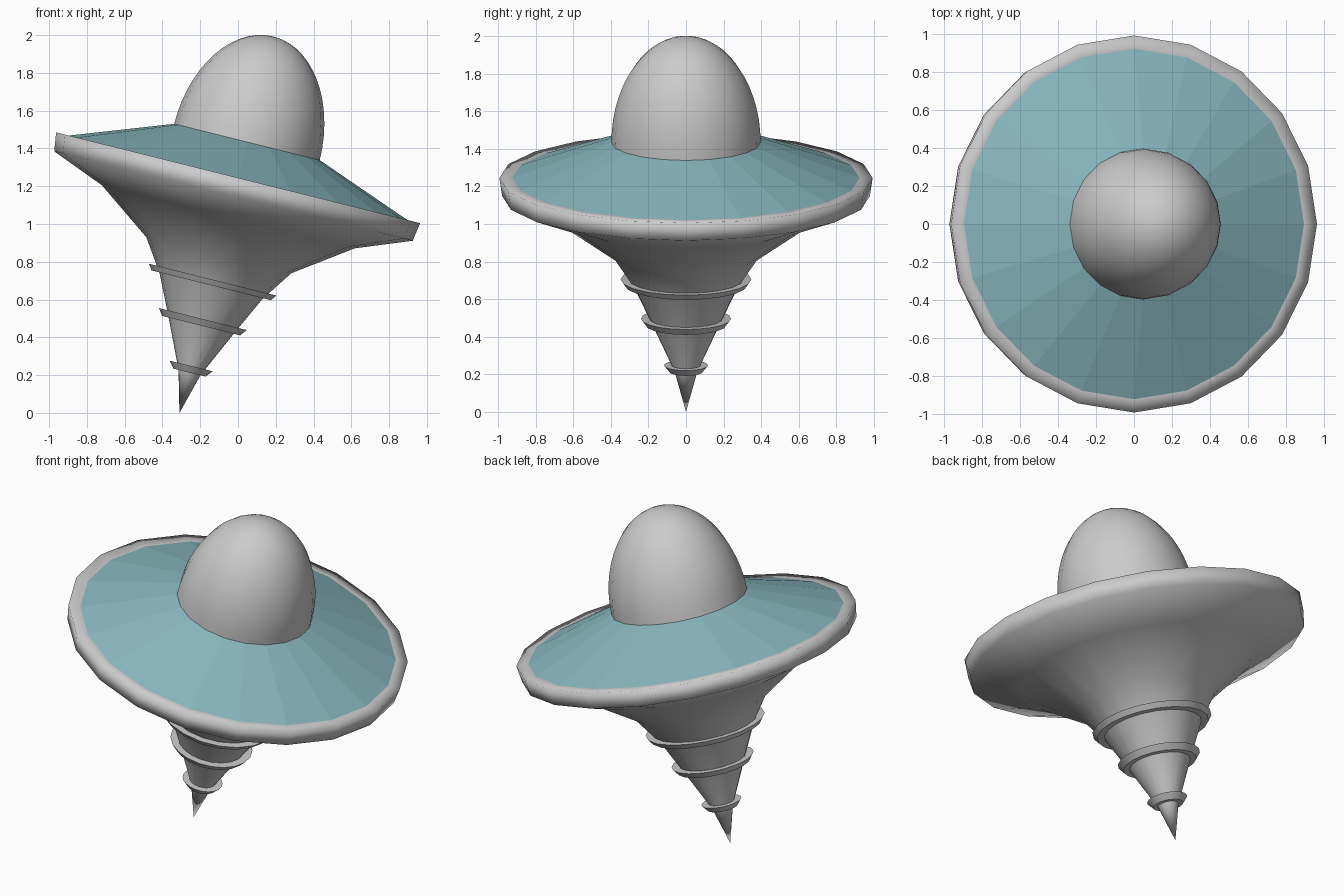
import bpy, bmesh
from math import sin, cos, pi, radians
from mathutils import Matrix

if "Cube" in bpy.data.objects:
    bpy.data.objects.remove(bpy.data.objects["Cube"])

SIDES = 20
# whole model leans 14 degrees about y, standing on its tip
LEAN = Matrix.Translation((-0.31, 0, 0)) @ Matrix.Rotation(radians(14), 4, 'Y')


def lathe(name, profile, smooth=True, closed=False, color=None):
    """Spin (radius, height) points around the leaning axis."""
    bm = bmesh.new()
    rows = []
    for r, h in profile:
        if r < 1e-6:
            rows.append([bm.verts.new((0, 0, h))] * SIDES)
        else:
            rows.append([bm.verts.new((r * cos(2 * pi * i / SIDES),
                                       r * sin(2 * pi * i / SIDES), h))
                         for i in range(SIDES)])
    pairs = list(zip(rows, rows[1:]))
    if closed:
        pairs.append((rows[-1], rows[0]))
    for a, b in pairs:
        for i in range(SIDES):
            j = (i + 1) % SIDES
            corners = list(dict.fromkeys((a[i], a[j], b[j], b[i])))
            bm.faces.new(corners).smooth = smooth
    if closed:
        bmesh.ops.recalc_face_normals(bm, faces=bm.faces)
    bm.transform(LEAN)
    mesh = bpy.data.meshes.new(name)
    bm.to_mesh(mesh)
    bm.free()
    obj = bpy.data.objects.new(name, mesh)
    bpy.context.collection.objects.link(obj)
    if color:
        mat = bpy.data.materials.new(name + "_colour")
        mat.diffuse_color = color
        mat.use_nodes = True
        mat.node_tree.nodes["Principled BSDF"].inputs["Base Color"].default_value = mat.diffuse_color
        mesh.materials.append(mat)
    return obj


# flared body from pointed tip to rim
lathe("body", [(0, 0), (0.06, 0.22), (0.175, 0.47), (0.28, 0.69), (0.395, 0.86),
               (0.69, 1.07), (0.978, 1.183), (0.993, 1.283), (0.923, 1.283)])

# coloured sloping deck
lathe("deck", [(0.923, 1.283), (0.397, 1.478)], smooth=False,
      color=(0.25, 0.48, 0.52, 1))

# egg-shaped dome
lathe("dome", [(0.397 * cos(pi / 2 * k / 14) if k < 14 else 0,
                1.478 + 0.576 * sin(pi / 2 * k / 14)) for k in range(15)])

# three collars around the spike: top radius, bottom radius, inner radius, bottom, top
collars = [(0.117, 0.088, 0.045, 0.22, 0.256),
           (0.24, 0.213, 0.16, 0.476, 0.512),
           (0.348, 0.326, 0.26, 0.696, 0.727)]
for n, (r_top, r_low, r_in, low, top) in enumerate(collars, 1):
    ring = lathe(f"collar_{n}", [(r_in, low), (r_low, low), (r_top, top), (r_in, top)],
                 closed=True)
    bpy.ops.object.select_all(action='DESELECT')
    ring.select_set(True)
    bpy.context.view_layer.objects.active = ring
    bpy.ops.object.shade_smooth_by_angle(angle=radians(30))
